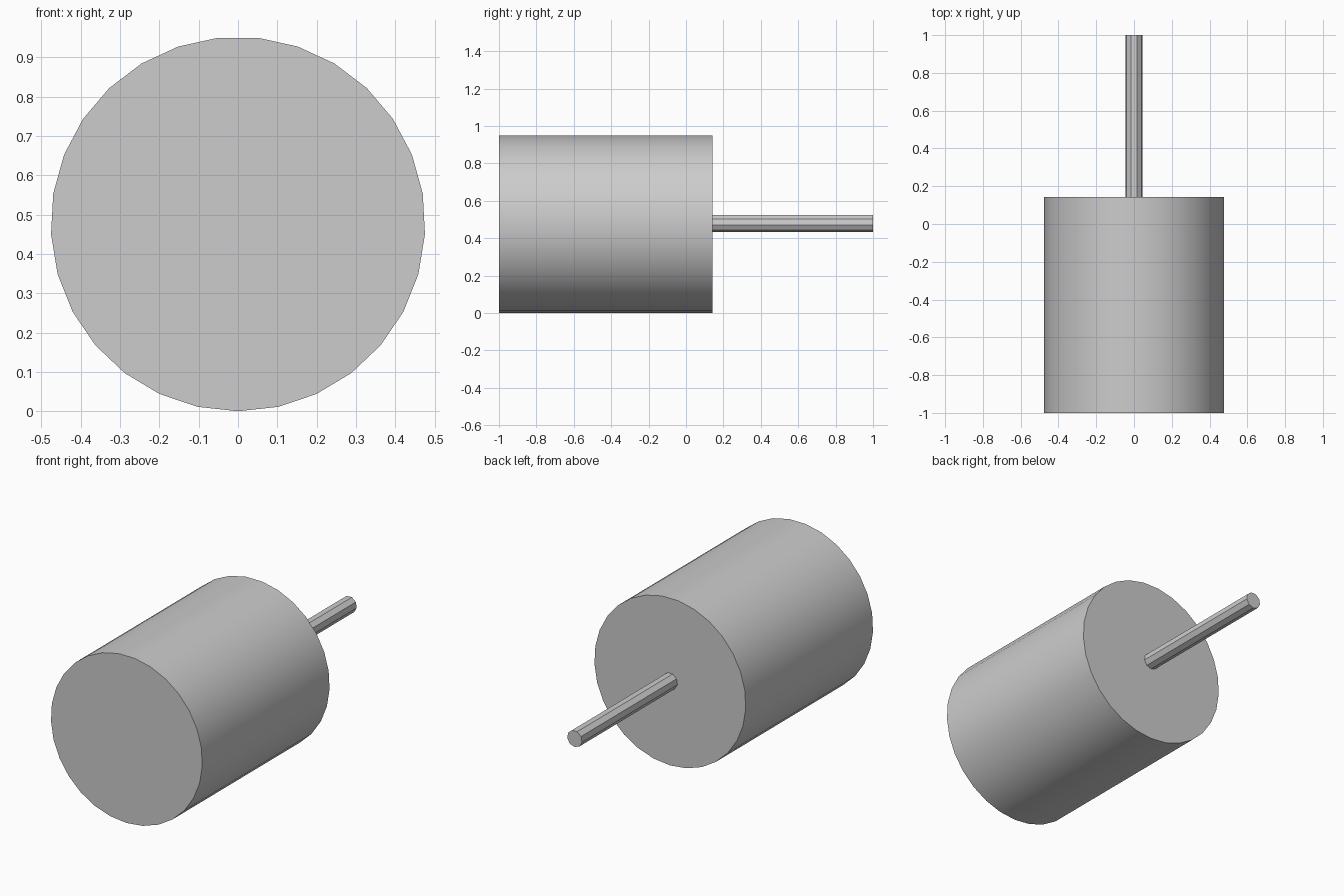
import bpy, bmesh, math

cube = bpy.data.objects.get("Cube")
if cube:
    bpy.data.objects.remove(cube, do_unlink=True)

grey = bpy.data.materials.new("plain_grey")
grey.use_nodes = True
colour = (0.604, 0.604, 0.604, 1.0)
grey.diffuse_color = colour
grey.node_tree.nodes["Principled BSDF"].inputs["Base Color"].default_value = colour


def rod(name, radius, sides, centre_z, y_front, y_back):
    """Solid round bar along y, with one corner pointing straight down."""
    bm = bmesh.new()
    ring = []
    for i in range(sides):
        a = 2 * math.pi * i / sides
        ring.append(bm.verts.new((radius * math.sin(a), y_front,
                                  centre_z - radius * math.cos(a))))
    cap = bm.faces.new(ring)
    result = bmesh.ops.extrude_face_region(bm, geom=[cap], use_keep_orig=True)
    moved = [v for v in result["geom"] if isinstance(v, bmesh.types.BMVert)]
    bmesh.ops.translate(bm, verts=moved, vec=(0, y_back - y_front, 0))
    bmesh.ops.recalc_face_normals(bm, faces=bm.faces)
    mesh = bpy.data.meshes.new(name)
    bm.to_mesh(mesh)
    bm.free()
    mesh.materials.append(grey)
    obj = bpy.data.objects.new(name, mesh)
    bpy.context.collection.objects.link(obj)
    # Smooth sides, sharp rims
    bpy.ops.object.select_all(action='DESELECT')
    obj.select_set(True)
    bpy.context.view_layer.objects.active = obj
    bpy.ops.object.shade_smooth_by_angle(angle=math.radians(30))
    return obj


# Large drum at the front
rod("drum", 0.476, 29, 0.476, -1.0, 0.143)

# Thin shaft out of the back
rod("shaft", 0.047, 9, 0.479, 0.143, 1.0)
